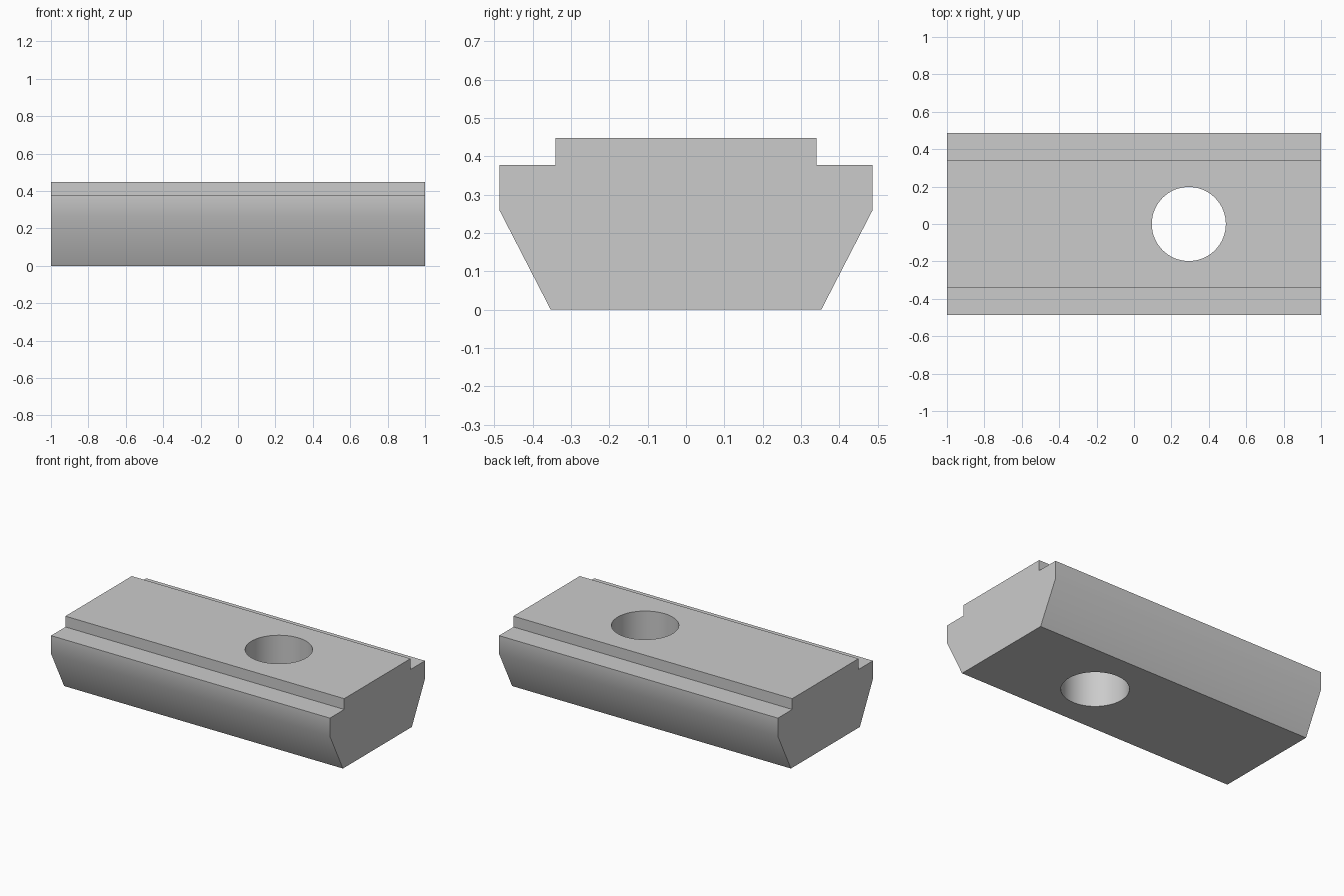
import bpy
import bmesh
import math

cube = bpy.data.objects.get("Cube")
if cube:
    bpy.data.objects.remove(cube, do_unlink=True)

# Single grey material
grey = bpy.data.materials.new("plain_grey")
grey.use_nodes = True
colour = (0.6, 0.6, 0.6, 1)
grey.diffuse_color = colour
grey.node_tree.nodes["Principled BSDF"].inputs["Base Color"].default_value = colour

# Half of the cross-section (y, z), mirrored and extruded along x
half = [(0.353, 0), (0.487, 0.26), (0.487, 0.378), (0.34, 0.378), (0.34, 0.448)]
profile = half + [(-y, z) for y, z in reversed(half)]
bm = bmesh.new()
end = bm.faces.new([bm.verts.new((-1, y, z)) for y, z in profile])
extruded = bmesh.ops.extrude_face_region(bm, geom=[end], use_keep_orig=True)
bmesh.ops.translate(bm, vec=(2, 0, 0),
                    verts=[v for v in extruded["geom"] if isinstance(v, bmesh.types.BMVert)])
bmesh.ops.recalc_face_normals(bm, faces=bm.faces)
mesh = bpy.data.meshes.new("slot_nut_body")
bm.to_mesh(mesh)
bm.free()
body = bpy.data.objects.new("slot_nut_body", mesh)
bpy.context.collection.objects.link(body)
mesh.materials.append(grey)

# Round through-hole, off centre
bpy.ops.mesh.primitive_cylinder_add(vertices=64, radius=0.198, depth=1, location=(0.293, 0, 0.22))
cutter = bpy.context.object
cutter.name = "hole_cutter"
cutter.hide_render = True
cutter.data.materials.append(grey)
cut = body.modifiers.new("hole", "BOOLEAN")
cut.operation = "DIFFERENCE"
cut.solver = "EXACT"
cut.object = cutter

bpy.ops.object.select_all(action="DESELECT")
body.select_set(True)
bpy.context.view_layer.objects.active = body
bpy.ops.object.modifier_apply(modifier=cut.name)
bpy.data.objects.remove(cutter, do_unlink=True)

# Soft flank bends and hole wall, crisp corners elsewhere
bpy.ops.object.shade_smooth_by_angle(angle=math.radians(30))
